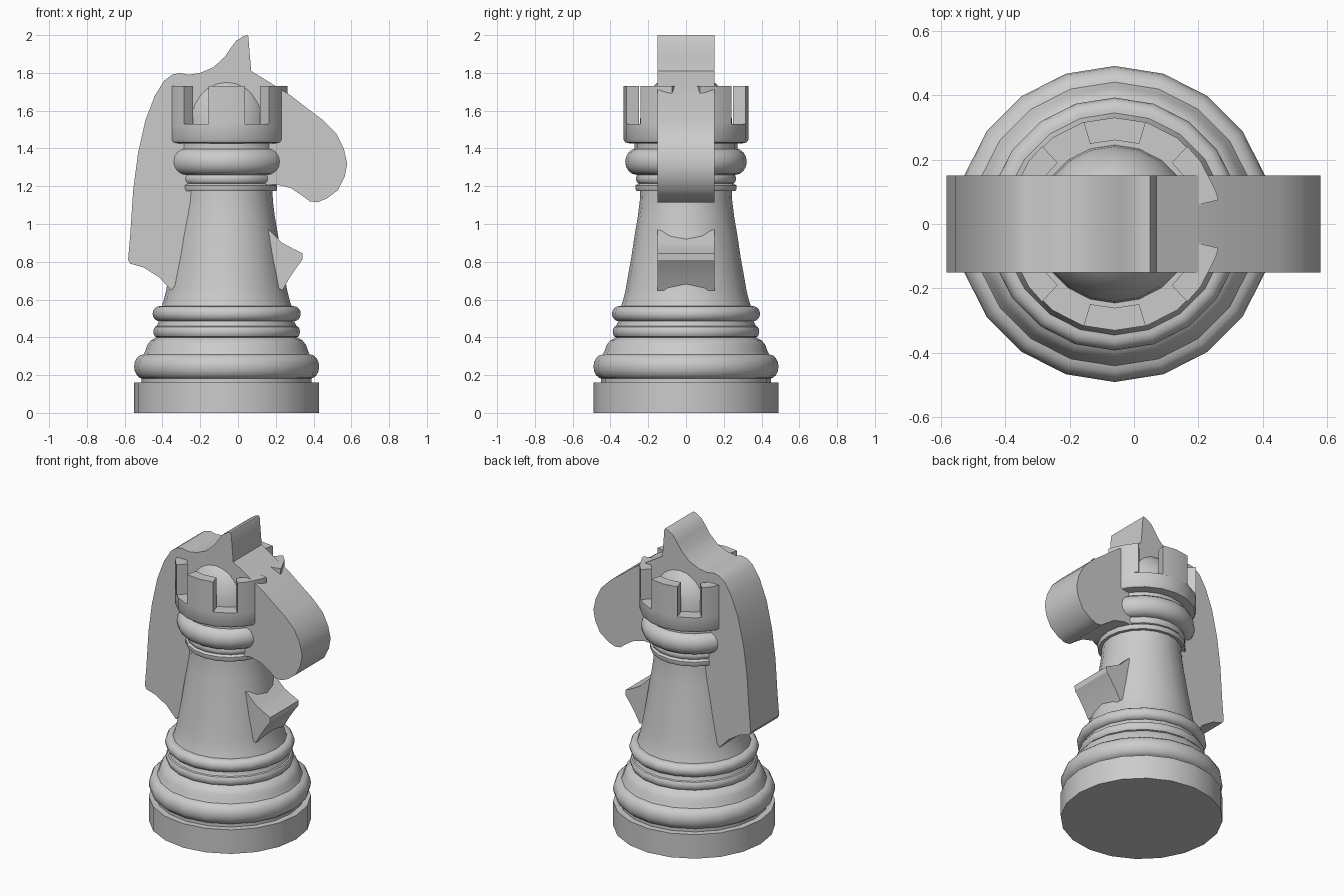
import bpy, bmesh
from math import sin, cos, radians, pi

if "Cube" in bpy.data.objects:
    bpy.data.objects.remove(bpy.data.objects["Cube"])

AXIS_X = -0.06      # tower axis
STEP = 18           # degrees per side, 20 sides
HALF = 0.15         # half thickness of the horse

grey = bpy.data.materials.new("plain grey")
grey.diffuse_color = (0.6, 0.6, 0.6, 1)
grey.use_nodes = True
grey.node_tree.nodes["Principled BSDF"].inputs["Base Color"].default_value = (0.6, 0.6, 0.6, 1)


def finish(bm, name, angle=35):
    bmesh.ops.remove_doubles(bm, verts=bm.verts, dist=1e-5)
    bmesh.ops.recalc_face_normals(bm, faces=bm.faces)
    mesh = bpy.data.meshes.new(name)
    bm.to_mesh(mesh)
    bm.free()
    mesh.materials.append(grey)
    ob = bpy.data.objects.new(name, mesh)
    bpy.context.collection.objects.link(ob)
    bpy.ops.object.select_all(action="DESELECT")
    ob.select_set(True)
    bpy.context.view_layer.objects.active = ob
    bpy.ops.object.shade_smooth_by_angle(angle=radians(angle))
    return ob


def sweep(bm, profile, angles, full):
    """Turn an (r, z) profile about the tower axis through the given angles."""
    rings = [[bm.verts.new((AXIS_X + r * cos(radians(a)), r * sin(radians(a)), z))
              for r, z in profile] for a in angles]
    pairs = list(zip(rings, rings[1:] + rings[:1]))
    if not full:
        pairs.pop()
    n = len(profile)
    for p, q in pairs:
        for i in range(n - 1 if full else n):
            j = (i + 1) % n
            bm.faces.new((p[i], q[i], q[j], p[j]))
    if not full:
        bm.faces.new(rings[0])
        bm.faces.new(rings[-1])


def lathe(name, profile):
    bm = bmesh.new()
    sweep(bm, profile, range(0, 360, STEP), True)
    bmesh.ops.holes_fill(bm, edges=[e for e in bm.edges if e.is_boundary], sides=0)
    return finish(bm, name)


def bead(r_in, r_out, z0, z1, steps=8):
    """Rounded ring profile bulging from r_in to r_out."""
    mid, h = (z0 + z1) / 2, (z1 - z0) / 2
    return [(r_in + (r_out - r_in) * sin(pi * i / steps),
             mid - h * cos(pi * i / steps)) for i in range(steps + 1)]


# Foot and stacked rings
lathe("base_plinth", [(0.49, 0), (0.49, 0.16)])
lathe("lower_rings", [(0.45, 0.15), (0.45, 0.19)] + bead(0.44, 0.49, 0.18, 0.31)
      + [(0.43, 0.33), (0.42, 0.36), (0.40, 0.385), (0.37, 0.40)]
      + bead(0.37, 0.388, 0.40, 0.46, 6) + [(0.36, 0.48), (0.36, 0.49)])
lathe("waist_ring", bead(0.355, 0.392, 0.485, 0.565))

# Tapering shaft and collars
lathe("shaft", [(0.35, 0.55), (0.335, 0.59), (0.32, 0.65), (0.308, 0.72), (0.29, 0.82),
                (0.272, 0.94), (0.255, 1.04), (0.245, 1.12), (0.242, 1.18)])
lathe("collar", [(0.262, 1.175), (0.267, 1.185), (0.267, 1.205), (0.25, 1.215)]
      + bead(0.25, 0.265, 1.215, 1.265, 6))
lathe("neck_ring", bead(0.26, 0.322, 1.26, 1.40))
lathe("neck", [(0.272, 1.39), (0.272, 1.44)])

# Crown with six battlements
lathe("crown", [(0.29, 1.425), (0.322, 1.432), (0.33, 1.445), (0.33, 1.53)])
bm = bmesh.new()
for k in range(6):
    mid = 30 + 60 * k
    a0, a1 = mid - 17, mid + 17
    stops = [a0] + [a for a in range(0, 378, STEP) if a0 < a < a1] + [a1]
    sweep(bm, [(0.26, 1.53), (0.33, 1.53), (0.33, 1.73), (0.26, 1.73)], stops, False)
finish(bm, "battlements")

# Dome inside the crown
lathe("dome", [(0.245 * cos(t * pi / 16), 1.53 + 0.28 * sin(t * pi / 16)) for t in range(8)])

# Flat horse silhouette through the tower: ear, mane, chest, muzzle
outline = [
    (0.05, 2.0), (0.03, 1.995), (-0.01, 1.97), (-0.04, 1.93), (-0.07, 1.885), (-0.13, 1.83),
    (-0.2, 1.8), (-0.26, 1.79), (-0.31, 1.8), (-0.35, 1.79), (-0.39, 1.76), (-0.44, 1.68),
    (-0.49, 1.55), (-0.53, 1.37), (-0.555, 1.18), (-0.57, 0.95), (-0.582, 0.81), (-0.57, 0.79),
    (-0.5, 0.77), (-0.42, 0.72), (-0.352, 0.648), (-0.3, 0.72), (0.1, 0.75), (0.235, 0.648),
    (0.27, 0.71), (0.31, 0.77), (0.34, 0.81), (0.343, 0.845), (0.29, 0.87), (0.235, 0.9),
    (0.17, 0.965), (0.1, 1.0), (0.1, 1.2), (0.2, 1.21), (0.28, 1.19), (0.34, 1.15),
    (0.38, 1.12), (0.42, 1.115), (0.47, 1.135), (0.53, 1.18), (0.565, 1.25), (0.578, 1.32),
    (0.56, 1.4), (0.52, 1.48), (0.45, 1.55), (0.37, 1.61), (0.28, 1.68), (0.2, 1.73),
    (0.07, 1.81), (0.062, 1.9), (0.055, 1.99)]
bm = bmesh.new()
side = bm.faces.new([bm.verts.new((x, -HALF, z)) for x, z in outline])
grown = bmesh.ops.extrude_face_region(bm, geom=[side], use_keep_orig=True)["geom"]
bmesh.ops.translate(bm, vec=(0, 2 * HALF, 0),
                    verts=[v for v in grown if isinstance(v, bmesh.types.BMVert)])
bmesh.ops.triangulate(bm, faces=[f for f in bm.faces if len(f.verts) > 4])
finish(bm, "horse_silhouette", 30)
